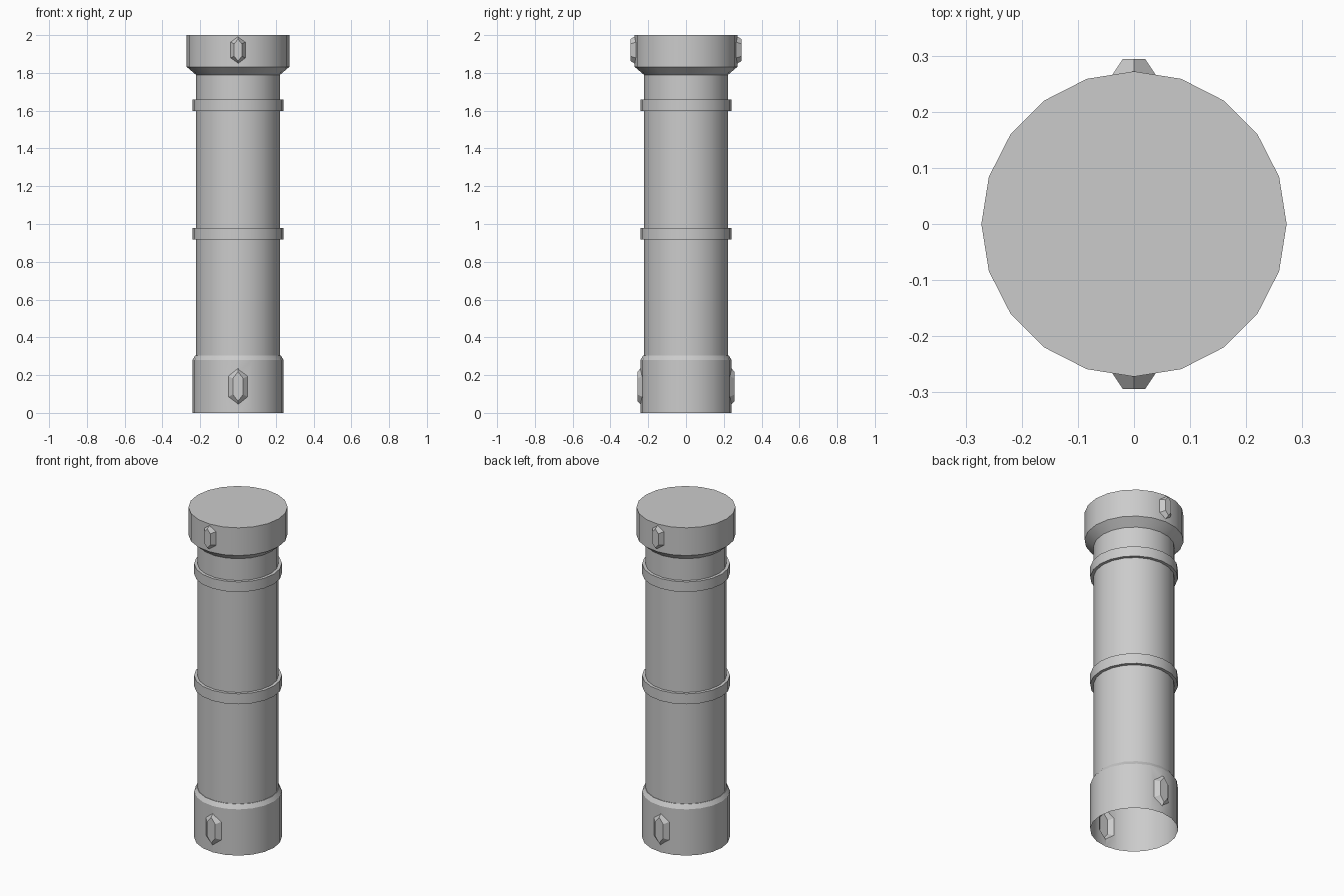
import bpy, bmesh
from math import sin, cos, pi, radians

if "Cube" in bpy.data.objects:
    bpy.data.objects.remove(bpy.data.objects["Cube"])

SIDES = 20


def new_object(name, bm):
    bmesh.ops.recalc_face_normals(bm, faces=bm.faces)
    me = bpy.data.meshes.new(name)
    bm.to_mesh(me)
    bm.free()
    ob = bpy.data.objects.new(name, me)
    bpy.context.collection.objects.link(ob)
    return ob


def loft(name, rings):
    """Closed solid through equally sized rings of points."""
    bm = bmesh.new()
    loops = [[bm.verts.new(p) for p in ring] for ring in rings]
    n = len(rings[0])
    for a, b in zip(loops, loops[1:]):
        for i in range(n):
            j = (i + 1) % n
            bm.faces.new((a[i], a[j], b[j], b[i]))
    bm.faces.new(loops[0])
    bm.faces.new(loops[-1])
    return new_object(name, bm)


def lathe(name, profile):
    return loft(name, [[(r * cos(2 * pi * i / SIDES), r * sin(2 * pi * i / SIDES), z)
                        for i in range(SIDES)] for r, z in profile])


def gem(name, side, z, outer, inner, y_base, y_face):
    """Raised hexagonal stud: sizes are half width, half height, half side edge."""
    def ring(size, y):
        w, h, s = size
        return [(x, side * y, z + dz) for x, dz in
                ((0, h), (w, s), (w, -s), (0, -h), (-w, -s), (-w, s))]
    return loft(name, [ring(outer, y_base - 0.05), ring(outer, y_base), ring(inner, y_face)])


# Column: base, shaft with two bands, flared capital
S, B = 0.223, 0.241
column = lathe("column", [
    (B, 0), (B, 0.28), (0.226, 0.305), (S, 0.305),
    (S, 0.917), (B, 0.917), (B, 0.98), (S, 0.98),
    (S, 1.597), (B, 1.597), (B, 1.658), (S, 1.658),
    (S, 1.79), (0.272, 1.832), (0.272, 2.0)])

# Studs on the front and back of base and capital
studs = []
for side in (-1, 1):
    studs.append(gem("base_stud", side, 0.14, (0.053, 0.106, 0.055),
                     (0.027, 0.078, 0.043), 0.231, 0.257))
    studs.append(gem("capital_stud", side, 1.921, (0.04, 0.076, 0.042),
                     (0.02, 0.058, 0.033), 0.264, 0.294))

bpy.context.view_layer.objects.active = column
for stud in studs:
    mod = column.modifiers.new("stud", 'BOOLEAN')
    mod.operation = 'UNION'
    mod.solver = 'EXACT'
    mod.object = stud
    bpy.ops.object.modifier_apply(modifier=mod.name)
    bpy.data.objects.remove(stud)

# Open underside
bm = bmesh.new()
bm.from_mesh(column.data)
bottom = [f for f in bm.faces if all(v.co.z < 0.001 for v in f.verts)]
bmesh.ops.delete(bm, geom=bottom, context='FACES_ONLY')
bm.to_mesh(column.data)
bm.free()

bpy.ops.object.select_all(action='DESELECT')
column.select_set(True)
bpy.ops.object.shade_smooth_by_angle(angle=radians(22))
